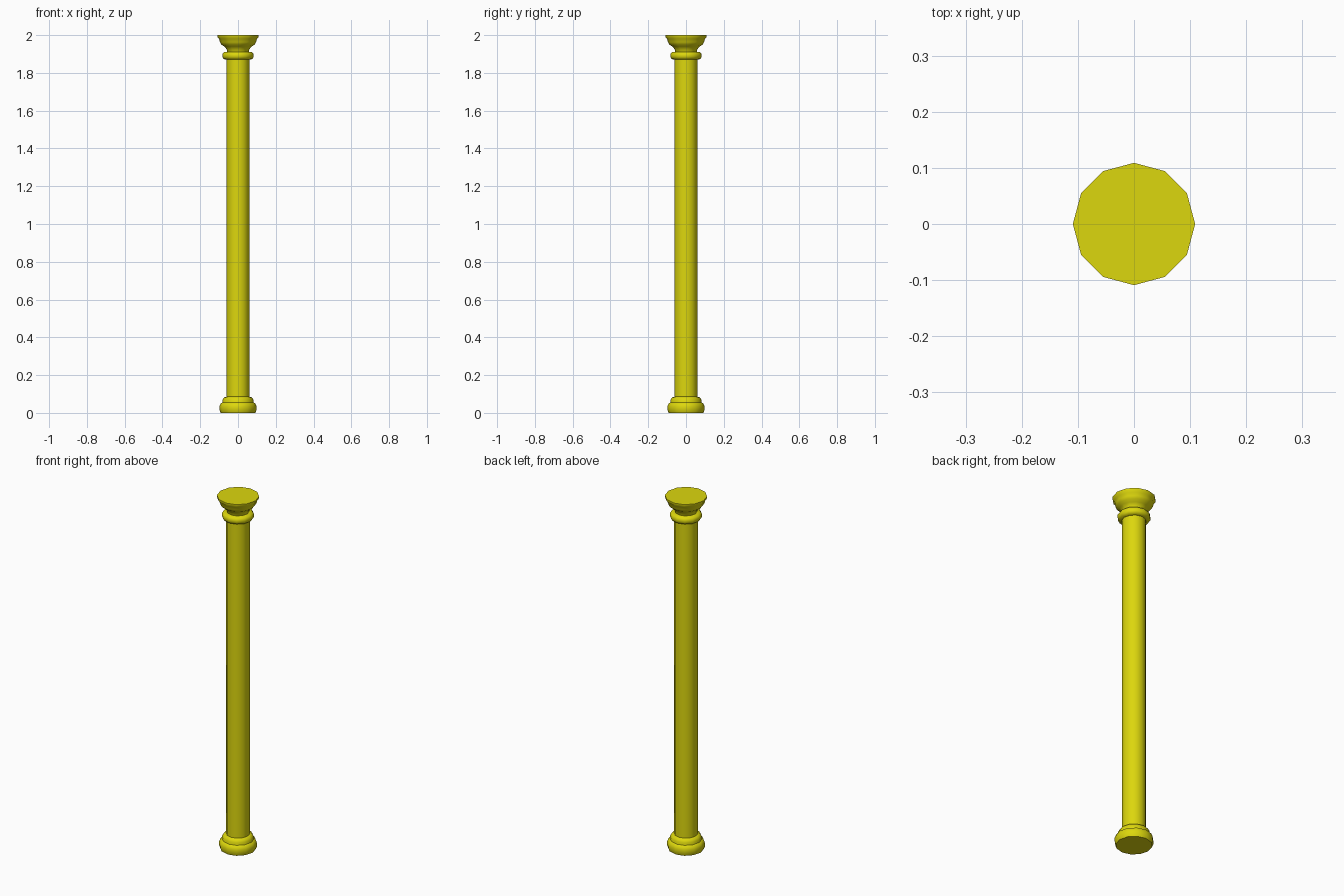
import bpy, bmesh, math

cube = bpy.data.objects.get("Cube")
if cube:
    bpy.data.objects.remove(cube, do_unlink=True)

SIDES = 12

yellow = bpy.data.materials.new("yellow")
yellow.use_nodes = True
colour = (0.72, 0.68, 0.004, 1)
yellow.diffuse_color = colour
yellow.node_tree.nodes["Principled BSDF"].inputs["Base Color"].default_value = colour


def turned(name, profile):
    """Turn a (radius, height) profile into a closed twelve-sided solid."""
    bm = bmesh.new()
    rings = []
    for r, z in profile:
        rings.append([bm.verts.new((r * math.cos(math.tau * i / SIDES),
                                    r * math.sin(math.tau * i / SIDES), z))
                      for i in range(SIDES)])
    for low, high in zip(rings, rings[1:]):
        for i in range(SIDES):
            j = (i + 1) % SIDES
            bm.faces.new((low[i], low[j], high[j], high[i]))
    bm.faces.new(rings[0][::-1])
    bm.faces.new(rings[-1])
    mesh = bpy.data.meshes.new(name)
    bm.to_mesh(mesh)
    bm.free()
    mesh.materials.append(yellow)
    obj = bpy.data.objects.new(name, mesh)
    bpy.context.collection.objects.link(obj)
    bpy.ops.object.select_all(action="DESELECT")
    obj.select_set(True)
    bpy.context.view_layer.objects.active = obj
    bpy.ops.object.shade_smooth_by_angle(angle=math.radians(50))
    return obj


# Rounded foot with a smaller step above it
turned("base", [(0.092, 0), (0.098, 0.015), (0.098, 0.035), (0.092, 0.05),
                (0.083, 0.055), (0.081, 0.07), (0.074, 0.082), (0.06, 0.086)])

# Long plain shaft
turned("shaft", [(0.061, 0.08), (0.061, 1.885)])

# Rounded collar under the capital
turned("collar", [(0.06, 1.87), (0.076, 1.873), (0.083, 1.884), (0.083, 1.898),
                  (0.076, 1.909), (0.056, 1.912)])

# Flared capital with a flat top
turned("capital", [(0.056, 1.905), (0.06, 1.925), (0.073, 1.94), (0.088, 1.95),
                   (0.096, 1.963), (0.1, 1.98), (0.109, 1.99), (0.109, 2)])
